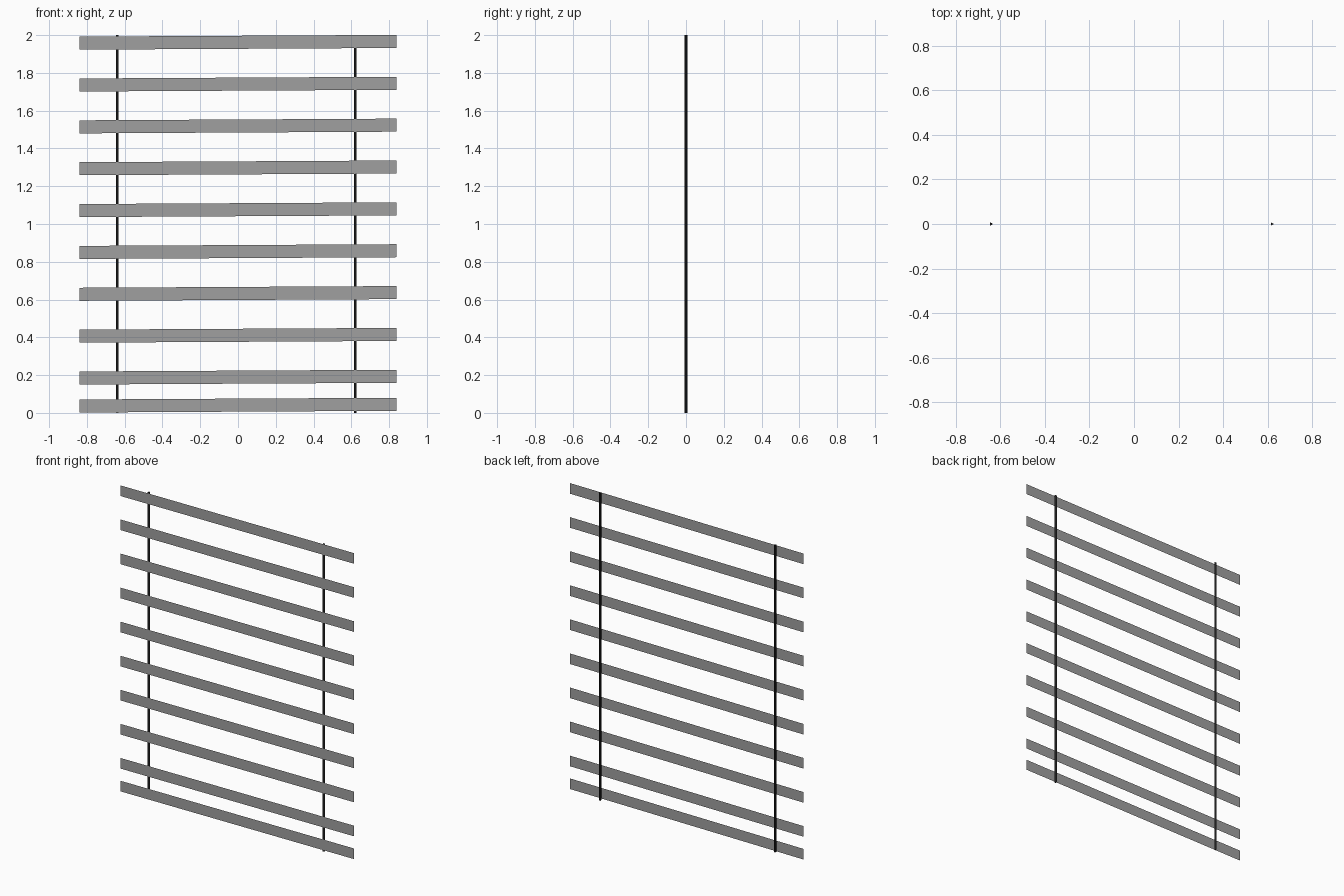
import bpy, math

if "Cube" in bpy.data.objects:
    bpy.data.objects.remove(bpy.data.objects["Cube"])

def material(name, c):
    m = bpy.data.materials.new(name)
    m.diffuse_color = (c, c, c, 1)
    m.use_nodes = True
    m.node_tree.nodes["Principled BSDF"].inputs["Base Color"].default_value = m.diffuse_color
    return m

grey = material("slat_grey", 0.35)
black = material("cord_black", 0.012)

def add(name, verts, faces, mat):
    me = bpy.data.meshes.new(name)
    me.from_pydata(verts, [], faces)
    me.materials.append(mat)
    ob = bpy.data.objects.new(name, me)
    bpy.context.collection.objects.link(ob)
    return ob

# thin flat slats, all hanging very slightly askew
W, H, TILT, Y = 0.84, 0.0345, 0.0045, -0.008
heights = [1.962 - 0.2216 * i for i in range(9)] + [0.041]
for i, z in enumerate(heights):
    add(f"slat_{i + 1}",
        [(-W, Y, z - H - TILT), (W, Y, z - H + TILT),
         (W, Y, z + H + TILT), (-W, Y, z + H - TILT)],
        [(0, 1, 2, 3)], grey)

# three-sided vertical cords behind the slats
R = 0.0088
for side, x in (("left", -0.641), ("right", 0.618)):
    ring = [(x + R * math.cos(a), R * math.sin(a))
            for a in (0, 2 * math.pi / 3, 4 * math.pi / 3)]
    verts = [(px, py, z) for z in (0, 2) for px, py in ring]
    add(f"{side}_cord", verts,
        [(2, 1, 0), (3, 4, 5), (0, 1, 4, 3), (1, 2, 5, 4), (2, 0, 3, 5)], black)
